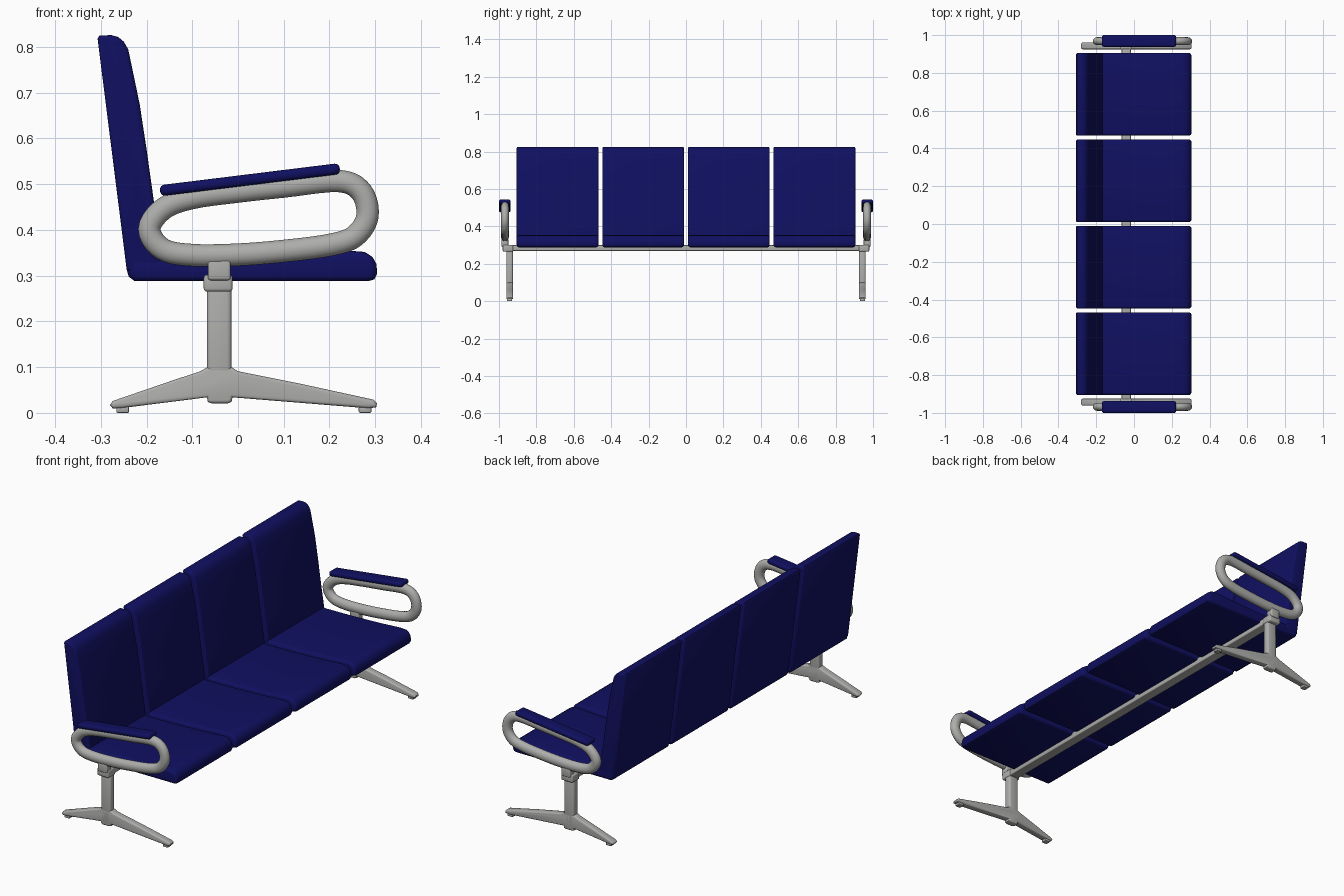
import bpy, bmesh, math
from mathutils import Vector

if "Cube" in bpy.data.objects:
    bpy.data.objects.remove(bpy.data.objects["Cube"])


def material(name, rgb):
    m = bpy.data.materials.new(name)
    m.diffuse_color = (*rgb, 1)
    m.use_nodes = True
    m.node_tree.nodes["Principled BSDF"].inputs["Base Color"].default_value = m.diffuse_color
    return m


navy = material("navy upholstery", (0.005, 0.005, 0.12))
grey = material("grey metal", (0.42, 0.42, 0.41))


def finish(bm, name, mat, angle=40):
    bmesh.ops.recalc_face_normals(bm, faces=bm.faces)
    me = bpy.data.meshes.new(name)
    bm.to_mesh(me)
    bm.free()
    ob = bpy.data.objects.new(name, me)
    bpy.context.collection.objects.link(ob)
    me.materials.append(mat)
    bpy.ops.object.select_all(action='DESELECT')
    ob.select_set(True)
    bpy.context.view_layer.objects.active = ob
    bpy.ops.object.shade_smooth_by_angle(angle=math.radians(angle))
    return ob


def extrude(name, pts, y, width, mat, bevel, segs=4):
    """Extrude an xz profile along y and round its two rims."""
    bm = bmesh.new()
    cap = bm.faces.new([bm.verts.new((x, y - width / 2, z)) for x, z in pts])
    res = bmesh.ops.extrude_face_region(bm, geom=[cap], use_keep_orig=True)
    new = [v for v in res['geom'] if isinstance(v, bmesh.types.BMVert)]
    bmesh.ops.translate(bm, verts=new, vec=(0, width, 0))
    bmesh.ops.recalc_face_normals(bm, faces=bm.faces)
    rims = [e for e in bm.edges if abs(e.verts[0].co.y - e.verts[1].co.y) < 1e-5]
    bmesh.ops.bevel(bm, geom=rims, offset=bevel, segments=segs, profile=0.5,
                    affect='EDGES', clamp_overlap=True)
    return finish(bm, name, mat)


def box(name, lo, hi, mat, bevel, segs=3):
    bm = bmesh.new()
    bmesh.ops.create_cube(bm, size=1)
    for v in bm.verts:
        v.co = [(a + b) / 2 + c * (b - a) for a, b, c in zip(lo, hi, v.co)]
    bmesh.ops.bevel(bm, geom=bm.edges[:], offset=bevel, segments=segs, profile=0.5,
                    affect='EDGES')
    return finish(bm, name, mat)


def loop_tube(name, pts, y, r_in, r_y, mat, sub=5, sides=16):
    """Sweep an oval section round a closed smooth path in the xz plane."""
    n, path = len(pts), []
    P = [Vector(p) for p in pts]
    for i in range(n):
        a, b, c, d = (P[(i + k) % n] for k in (-1, 0, 1, 2))
        for s in range(sub):
            t = s / sub
            path.append(0.5 * (2 * b + (c - a) * t + (2 * a - 5 * b + 4 * c - d) * t * t
                               + (3 * b - a - 3 * c + d) * t ** 3))
    bm, rings, m = bmesh.new(), [], len(path)
    for i, p in enumerate(path):
        d = (path[(i + 1) % m] - path[i - 1]).normalized()
        nx, nz = -d.y, d.x
        ring = []
        for k in range(sides):
            a = 2 * math.pi * k / sides
            u, w = r_in * math.cos(a), r_y * math.sin(a)
            ring.append(bm.verts.new((p.x + nx * u, y + w, p.y + nz * u)))
        rings.append(ring)
    for i in range(m):
        A, B = rings[i], rings[(i + 1) % m]
        for k in range(sides):
            j = (k + 1) % sides
            bm.faces.new((A[k], A[j], B[j], B[k]))
    return finish(bm, name, mat, 60)


# profiles (x, z)
BACK = [(-0.243, 0.31), (-0.307, 0.818), (-0.303, 0.825), (-0.277, 0.826), (-0.262, 0.822),
        (-0.250, 0.812), (-0.240, 0.795), (-0.231, 0.752), (-0.215, 0.675), (-0.2, 0.577),
        (-0.183, 0.456), (-0.167, 0.35), (-0.167, 0.31)]
SEAT = [(-0.24, 0.345), (-0.243, 0.312), (-0.239, 0.298), (-0.226, 0.288), (0.285, 0.288),
        (0.298, 0.292), (0.304, 0.304), (0.303, 0.325), (0.294, 0.341), (0.277, 0.352),
        (0.25, 0.354), (0.15, 0.348), (0.0, 0.342), (-0.15, 0.34)]
LEGS = [(-0.068, 0.034), (-0.258, 0.010), (-0.274, 0.010), (-0.280, 0.017), (-0.274, 0.026),
        (-0.14, 0.072), (-0.085, 0.09), (-0.068, 0.099), (-0.012, 0.099), (0.0, 0.091),
        (0.14, 0.063), (0.296, 0.029), (0.304, 0.021), (0.302, 0.012), (0.285, 0.010),
        (-0.012, 0.034), (-0.014, 0.024), (-0.022, 0.021), (-0.058, 0.021), (-0.066, 0.024)]
ARM = [(-0.1, 0.345), (0.0, 0.346), (0.1, 0.354), (0.2, 0.367), (0.255, 0.386), (0.283, 0.43),
       (0.27, 0.483), (0.22, 0.507), (0.1, 0.495), (0.0, 0.484), (-0.1, 0.47), (-0.162, 0.447),
       (-0.194, 0.402), (-0.165, 0.358)]

# four upholstered places
for i in range(4):
    y = (i - 1.5) * 0.4575
    extrude(f"seat_{i + 1}", SEAT, y, 0.438, navy, 0.014)
    extrude(f"backrest_{i + 1}", BACK, y, 0.438, navy, 0.014)

# long beam under the seats
box("beam", (-0.066, -0.965, 0.269), (-0.016, 0.965, 0.3), grey, 0.004)

# end frames with legs and armrests
for s, side in ((-1, "front"), (1, "rear")):
    yc, ya = s * 0.943, s * 0.968
    extrude(f"{side}_legs", LEGS, yc, 0.036, grey, 0.007, 3)
    box(f"{side}_column", (-0.068, yc - 0.018, 0.03), (-0.014, yc + 0.018, 0.275), grey, 0.01)
    for x in (-0.252, 0.278):
        box(f"{side}_foot_pad", (x - 0.014, yc - 0.014, 0), (x + 0.014, yc + 0.014, 0.014),
            grey, 0.003, 2)
    box(f"{side}_bracket", (-0.075, s * 0.952 - 0.028, 0.265),
        (-0.012, s * 0.952 + 0.028, 0.302), grey, 0.007)
    box(f"{side}_arm_neck", (-0.066, ya - 0.018, 0.29), (-0.016, ya + 0.018, 0.335), grey, 0.006)
    loop_tube(f"{side}_arm_loop", ARM, ya, 0.0245, 0.021, grey)
    # padded strip on top of the loop
    pad = box(f"{side}_arm_pad", (-0.198, -0.031, -0.012), (0.198, 0.031, 0.012), navy, 0.0105, 4)
    pad.location = (0.026, s * 0.969, 0.51)
    pad.rotation_euler = (0, -math.atan2(0.048, 0.39), 0)
